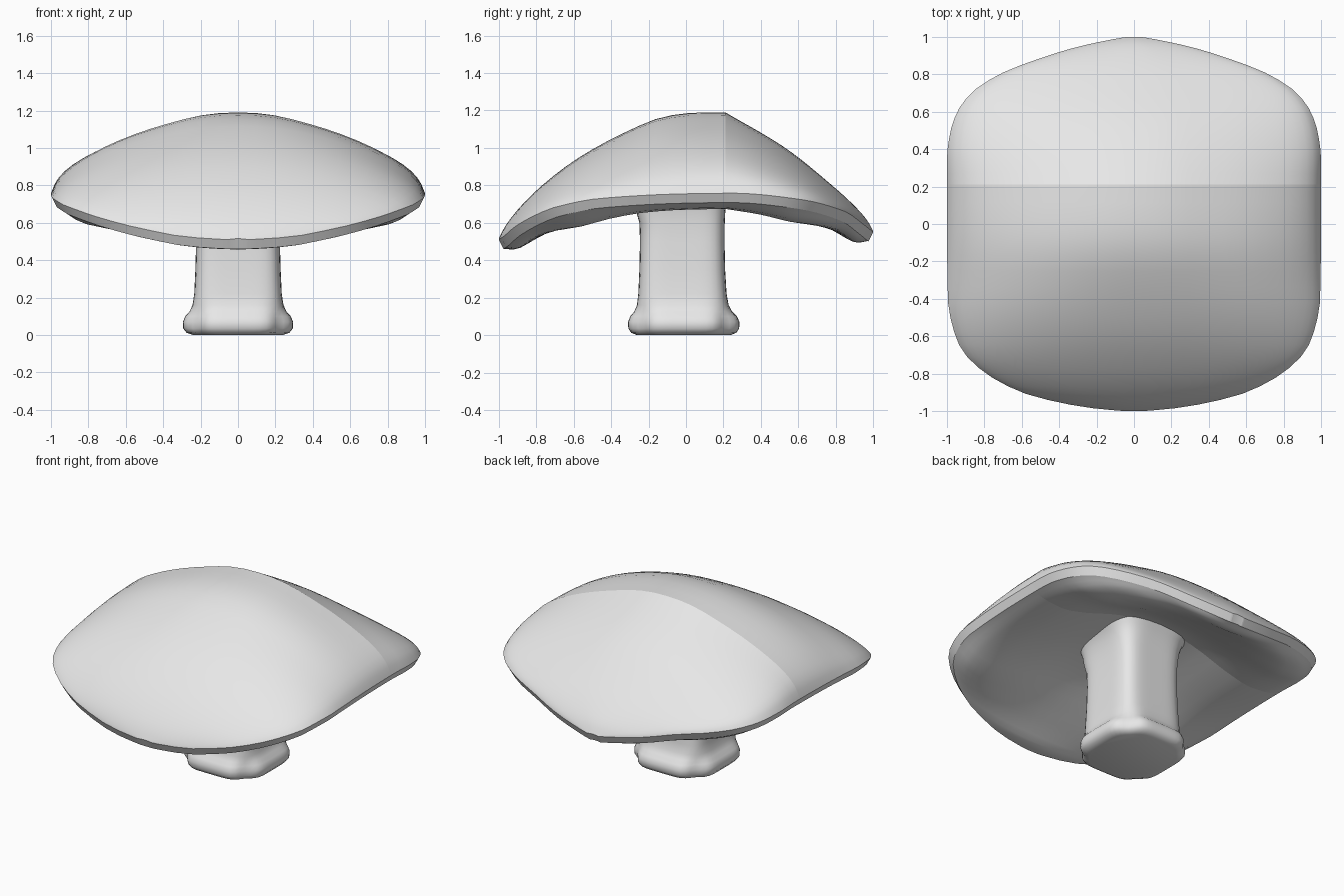
import bpy, bmesh, math

if "Cube" in bpy.data.objects:
    bpy.data.objects.remove(bpy.data.objects["Cube"])

grey = bpy.data.materials.new("light grey")
grey.diffuse_color = (0.8, 0.8, 0.8, 1)
grey.use_nodes = True
grey.node_tree.nodes["Principled BSDF"].inputs["Base Color"].default_value = grey.diffuse_color


def curve(points, t):
    """Smooth interpolation through a short list of (t, value) points."""
    n = len(points)
    t = min(max(t, points[0][0]), points[-1][0])
    i = 0
    while i < n - 2 and t > points[i + 1][0]:
        i += 1

    def chord(k):
        return (points[k + 1][1] - points[k][1]) / (points[k + 1][0] - points[k][0])

    def slope(k):
        if k == 0:
            return chord(0)
        if k == n - 1:
            return chord(n - 2)
        a, b = chord(k - 1), chord(k)
        return 0 if a * b <= 0 else 2 * a * b / (a + b)

    (t0, v0), (t1, v1) = points[i], points[i + 1]
    h = t1 - t0
    s = (t - t0) / h
    return (v0 * (1 + 2 * s) * (1 - s) ** 2 + slope(i) * h * s * (1 - s) ** 2
            + v1 * s * s * (3 - 2 * s) + slope(i + 1) * h * s * s * (s - 1))


def finish(name, bm, angle):
    bmesh.ops.recalc_face_normals(bm, faces=bm.faces)
    mesh = bpy.data.meshes.new(name)
    bm.to_mesh(mesh)
    bm.free()
    mesh.materials.append(grey)
    obj = bpy.data.objects.new(name, mesh)
    bpy.context.collection.objects.link(obj)
    bpy.ops.object.select_all(action='DESELECT')
    obj.select_set(True)
    bpy.context.view_layer.objects.active = obj
    bpy.ops.object.shade_smooth_by_angle(angle=math.radians(angle))
    return obj


# Cap profiles along y
RIDGE = 0.21
width = [(-1, .05), (-.99, .18), (-.95, .42), (-.9, .6), (-.8, .79), (-.7, .9), (-.6, .955),
         (-.4, .995), (0, 1), (.35, 1), (.5, .98), (.6, .945), (.7, .87), (.8, .72),
         (.9, .46), (.95, .29), (.99, .1), (1, .04)]
crown_front = [(-1, .515), (-.97, .575), (-.89, .68), (-.78, .79), (-.57, .95), (-.3, 1.095),
               (-.14, 1.16), (.02, 1.187), (RIDGE, 1.19)]
crown_back = [(RIDGE, 1.19), (.53, 1.0), (.78, .8), (.9, .69), (.97, .61), (1, .555)]
rim = [(-1, .51), (-.97, .53), (-.92, .575), (-.79, .648), (-.7, .683), (-.46, .73), (0, .755),
       (.25, .758), (.61, .725), (.85, .66), (.95, .59), (1, .55)]
belly_front = [(-.975, .46), (-.92, .458), (-.8, .495), (-.6, .56), (-.4, .62), (-.2, .655),
               (0, .668), (RIDGE, .672)]
belly_back = [(RIDGE, .672), (.4, .64), (.6, .585), (.8, .52), (.9, .492), (.975, .503)]
# Extra height of the hollow under the cap
hollow = [(-.9, 0), (-.8, .02), (-.6, .06), (-.4, .1), (0, .14), (RIDGE, .155), (.5, .1),
          (.8, .03), (.92, 0)]
# Falls from centre line to side edge: dome, lip, hollow
across = [(0, 1), (.1, .992), (.2, .962), (.4, .838), (.6, .68), (.8, .47), (.9, .325),
          (.97, .16), (1, 0)]
lip = [(0, 1), (.7, 1), (.88, .75), (1, 0)]
vault = [(0, 1), (.15, .96), (.3, .8), (.6, .22), (.78, 0), (1, 0)]

# Cap: top and bottom grids joined by a rim band
STEPS, COLS, INSET = 20, 32, 0.975
rows = [RIDGE - (1 + RIDGE) * math.sin(k / STEPS * math.pi / 2) for k in range(STEPS, 0, -1)]
rows += [RIDGE + (1 - RIDGE) * math.sin(k / STEPS * math.pi / 2) for k in range(STEPS + 1)]
bm = bmesh.new()
top, bottom = [], []
for y in rows:
    w, edge = curve(width, y), curve(rim, y)
    crown = curve(crown_front if y <= RIDGE else crown_back, y)
    yb = y if abs(y - RIDGE) < 1e-6 else y * INSET
    belly = curve(belly_front if yb <= RIDGE else belly_back, yb)
    full = 0.48 * min(1, max(0, (RIDGE - y) / 0.65))
    tip = min(1, max(0, (abs(y) - 0.55) / 0.3))
    top_row, bottom_row = [], []
    for j in range(COLS + 1):
        u = math.sin((j / COLS - 0.5) * math.pi)
        a = abs(u)
        g = curve(across, a) * (1 - full) + (1 - a ** 3) * full
        top_row.append(bm.verts.new((u * w, y, edge + (crown - edge) * g)))
        drop = curve(lip, a) * (1 - tip) + (1 - a * a) * tip
        z = edge - .05 + (belly - edge + .05) * drop + curve(hollow, yb) * curve(vault, a)
        bottom_row.append(bm.verts.new((u * w * INSET, yb, z)))
    top.append(top_row)
    bottom.append(bottom_row)
last = len(rows) - 1
for grid in (top, bottom):
    for i in range(last):
        for j in range(COLS):
            bm.faces.new((grid[i][j], grid[i][j + 1], grid[i + 1][j + 1], grid[i + 1][j]))
    # Crease across the ridge
    for j in range(COLS):
        bm.edges.get((grid[STEPS][j], grid[STEPS][j + 1])).smooth = False
border = ([(0, j) for j in range(COLS)] + [(i, COLS) for i in range(last)]
          + [(last, j) for j in range(COLS, 0, -1)] + [(i, 0) for i in range(last, 0, -1)])
for (a, b), (c, d) in zip(border, border[1:] + border[:1]):
    bm.faces.new((top[a][b], top[c][d], bottom[c][d], bottom[a][b]))
finish("cap", bm, 27)

# Stem: rounded-square rings (height, half x, half y, centre y, squareness, corner notch)
rings = [(0.005, .24, .25, -.012, 4, .08), (0.012, .275, .28, -.012, 4, .1),
         (0.035, .293, .296, -.012, 4, .12), (0.07, .295, .298, -.012, 4, .12),
         (0.10, .282, .285, -.013, 4, .1), (0.125, .26, .262, -.015, 4.5, .06),
         (0.16, .243, .245, -.017, 5, .02), (0.22, .234, .236, -.019, 5, 0),
         (0.35, .228, .229, -.02, 5, 0), (0.5, .224, .226, -.02, 5, 0),
         (0.6, .225, .228, -.021, 5, 0), (0.66, .231, .238, -.028, 5, 0),
         (0.72, .242, .248, -.03, 4.5, 0), (0.78, .265, .265, -.03, 4, 0),
         (0.84, .31, .295, -.03, 3.5, 0)]
SIDES = 64
bm = bmesh.new()
loops = []
for z, hx, hy, cy, power, notch in rings:
    loop = []
    for k in range(SIDES):
        a = 2 * math.pi * k / SIDES
        c, s = math.cos(a), math.sin(a)
        r = (abs(c) ** power + abs(s) ** power) ** (-1 / power)
        r *= 1 - notch * abs(math.sin(2 * a)) ** 12
        loop.append(bm.verts.new((hx * r * c, cy + hy * r * s, z)))
    loops.append(loop)
for lower, upper in zip(loops, loops[1:]):
    for k in range(SIDES):
        n = (k + 1) % SIDES
        bm.faces.new((lower[k], lower[n], upper[n], upper[k]))
bm.faces.new(loops[0][::-1])
bm.faces.new(loops[-1])
for v in loops[0]:
    v.co.z = 0
finish("stem", bm, 50)
